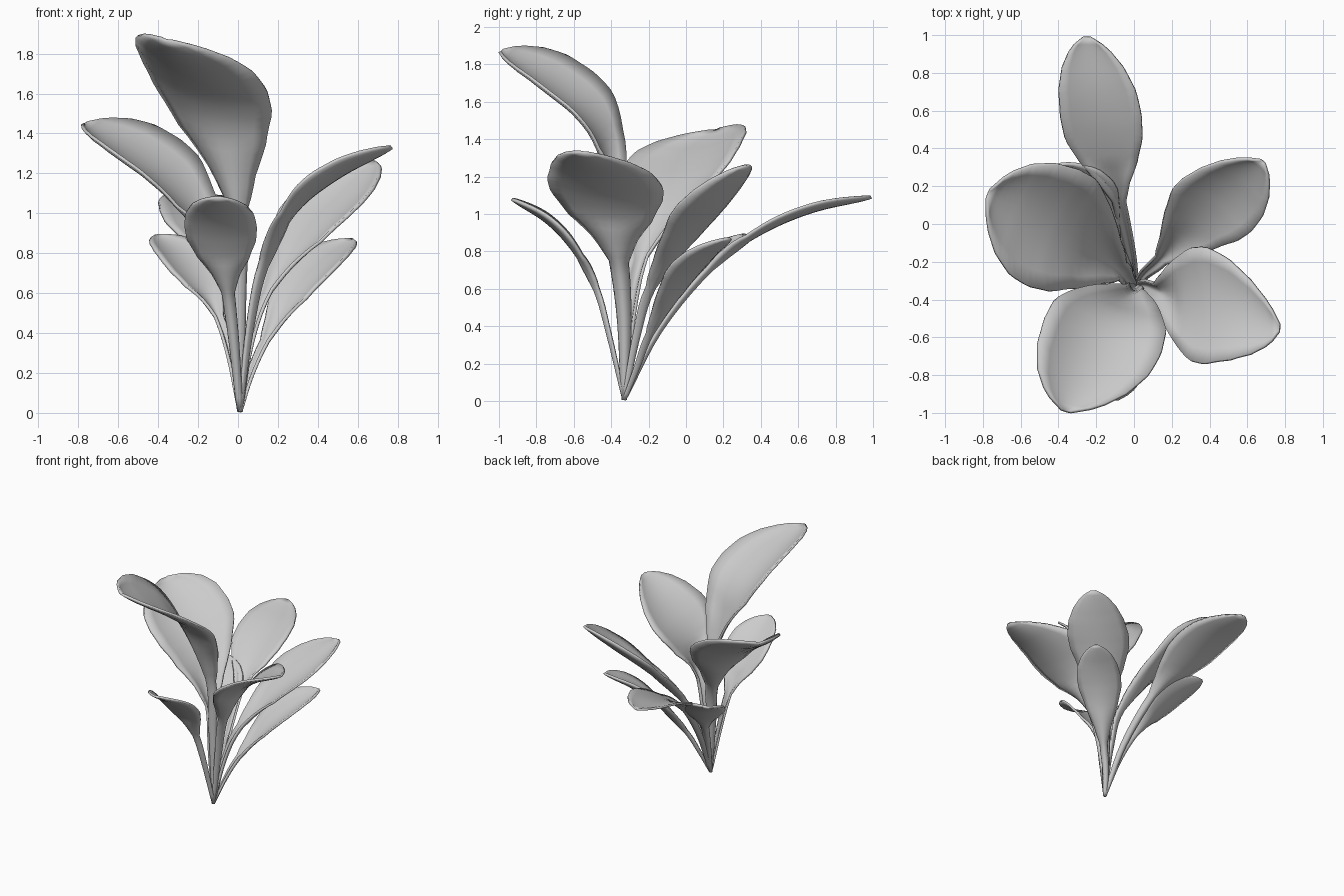
import bpy, bmesh
from mathutils import Vector

cube = bpy.data.objects.get("Cube")
if cube:
    bpy.data.objects.remove(cube, do_unlink=True)

# Single flat grey for the whole plant
grey = bpy.data.materials.new("leaf grey")
grey.use_nodes = True
colour = (0.6, 0.6, 0.6, 1)
grey.diffuse_color = colour
grey.node_tree.nodes["Principled BSDF"].inputs["Base Color"].default_value = colour

ROOT = (0.01, -0.33, 0.008)
STEM_STEPS, BLADE_STEPS, ACROSS = 10, 24, 8
# Blade outline: position along the blade, share of the half width
OUTLINE = [(0, 0.15), (0.12, 0.36), (0.25, 0.7), (0.4, 0.95), (0.55, 1), (0.7, 0.95),
           (0.83, 0.76), (0.93, 0.48), (0.98, 0.24), (1, 0.08)]


def spline(points, t):
    """Smooth curve through evenly numbered points, t from 0 to len - 1."""
    i = min(int(t), len(points) - 2)
    f = t - i
    b, c = points[i], points[i + 1]
    a = points[i - 1] if i else b * 2 - c
    d = points[i + 2] if i + 2 < len(points) else c * 2 - b
    return (b * 2 + (c - a) * f + (a * 2 - b * 5 + c * 4 - d) * f ** 2
            + (b * 3 - a - c * 3 + d) * f ** 3) / 2


def outline(u):
    for (u0, w0), (u1, w1) in zip(OUTLINE, OUTLINE[1:]):
        if u <= u1:
            return w0 + (w1 - w0) * (u - u0) / (u1 - u0)
    return OUTLINE[-1][1]


def make_leaf(name, path, side, half, cup, taper=0):
    """Sweep a cupped cross-section along a stem and blade path."""
    pts = [Vector(p) for p in [ROOT] + path]
    side = Vector(side).normalized()
    stem_end = 2
    blade_len = len(pts) - 1 - stem_end
    ts = [stem_end * i / STEM_STEPS for i in range(STEM_STEPS)]
    ts += [stem_end + blade_len * i / BLADE_STEPS for i in range(BLADE_STEPS + 1)]
    mid = pts[4] - pts[2]
    flip = 1 if side.cross(mid).z > 0 else -1
    bm = bmesh.new()
    rows = []
    for t in ts:
        centre = spline(pts, t)
        tangent = spline(pts, min(t + 0.02, len(pts) - 1)) - spline(pts, max(t - 0.02, 0))
        normal = side.cross(tangent).normalized() * flip
        if t < stem_end:
            k = t / stem_end
            width = 0.008 + (half * OUTLINE[0][1] - 0.008) * k ** 0.7
            depth = 0.9
        else:
            u = (t - stem_end) / blade_len
            width = half * outline(u) * (1 - taper * max(0, u - 0.5))
            depth = cup + (0.9 - cup) * max(0, 1 - u * 4)
        row = []
        for j in range(ACROSS + 1):
            v = 2 * j / ACROSS - 1
            row.append(bm.verts.new(centre + side * (v * width)
                                    + normal * (depth * width * (v * v - 0.4))))
        rows.append(row)
    for r0, r1 in zip(rows, rows[1:]):
        for j in range(ACROSS):
            bm.faces.new((r0[j], r0[j + 1], r1[j + 1], r1[j]))
    bmesh.ops.recalc_face_normals(bm, faces=bm.faces)
    mesh = bpy.data.meshes.new(name)
    bm.to_mesh(mesh)
    bm.free()
    mesh.materials.append(grey)
    leaf = bpy.data.objects.new(name, mesh)
    bpy.context.collection.objects.link(leaf)
    # Thin leaf flesh
    shell = leaf.modifiers.new("thickness", "SOLIDIFY")
    shell.thickness = 0.016
    shell.offset = 0
    bpy.ops.object.select_all(action="DESELECT")
    leaf.select_set(True)
    bpy.context.view_layer.objects.active = leaf
    bpy.ops.object.shade_smooth_by_angle()


# Tall leaf leaning forward
make_leaf("tall_front_leaf",
          [(0, -0.34, 0.6), (-0.01, -0.36, 1.03), (-0.12, -0.475, 1.48),
           (-0.22, -0.71, 1.71), (-0.36, -0.99, 1.87)], (0.63, -0.18, -0.15), 0.33, 0.28)
# Small leaf in front
make_leaf("small_front_leaf",
          [(-0.02, -0.41, 0.35), (-0.05, -0.48, 0.6), (-0.08, -0.6, 0.82),
           (-0.09, -0.74, 0.97), (-0.1, -0.93, 1.08)], (1, 0, -0.03), 0.18, 0.2)
# Large leaf on the right-hand side
make_leaf("large_right_leaf",
          [(-0.03, -0.3, 0.45), (-0.08, -0.24, 0.76), (-0.3, -0.07, 1.13),
           (-0.53, 0.03, 1.32), (-0.77, 0.16, 1.45)], (0.25, 0.6, 0.11), 0.34, 0.28)
# Long leaf reaching back
make_leaf("long_back_leaf",
          [(-0.02, -0.14, 0.38), (-0.08, 0.13, 0.71), (-0.15, 0.4, 0.91),
           (-0.19, 0.68, 1.03), (-0.25, 0.99, 1.09)], (1, 0, 0), 0.215, 0.18)
# Pair of leaves at the back on the left-hand side
make_leaf("upper_back_left_leaf",
          [(0.06, -0.26, 0.35), (0.15, -0.18, 0.61), (0.35, 0.03, 0.92),
           (0.51, 0.17, 1.09), (0.68, 0.33, 1.26)], (0.35, -0.27, -0.03), 0.23, 0.3, 0.25)
make_leaf("lower_back_left_leaf",
          [(0.06, -0.26, 0.18), (0.14, -0.19, 0.36), (0.3, -0.03, 0.63),
           (0.43, 0.09, 0.77), (0.57, 0.23, 0.87)], (0.35, -0.27, -0.03), 0.165, 0.3, 0.25)
# Broad leaf at the front on the left-hand side
make_leaf("broad_left_leaf",
          [(0.06, -0.33, 0.42), (0.13, -0.36, 0.74), (0.28, -0.42, 1.03),
           (0.49, -0.45, 1.2), (0.77, -0.55, 1.33)], (0, 1, -0.1), 0.315, 0.2, 0.5)
# Low leaf at the back on the right-hand side
make_leaf("low_back_right_leaf",
          [(-0.04, -0.22, 0.28), (-0.1, -0.1, 0.48), (-0.2, 0.07, 0.68),
           (-0.29, 0.19, 0.8), (-0.41, 0.31, 0.89)], (0.7, 0.5, 0.1), 0.165, 0.28, 0.2)
